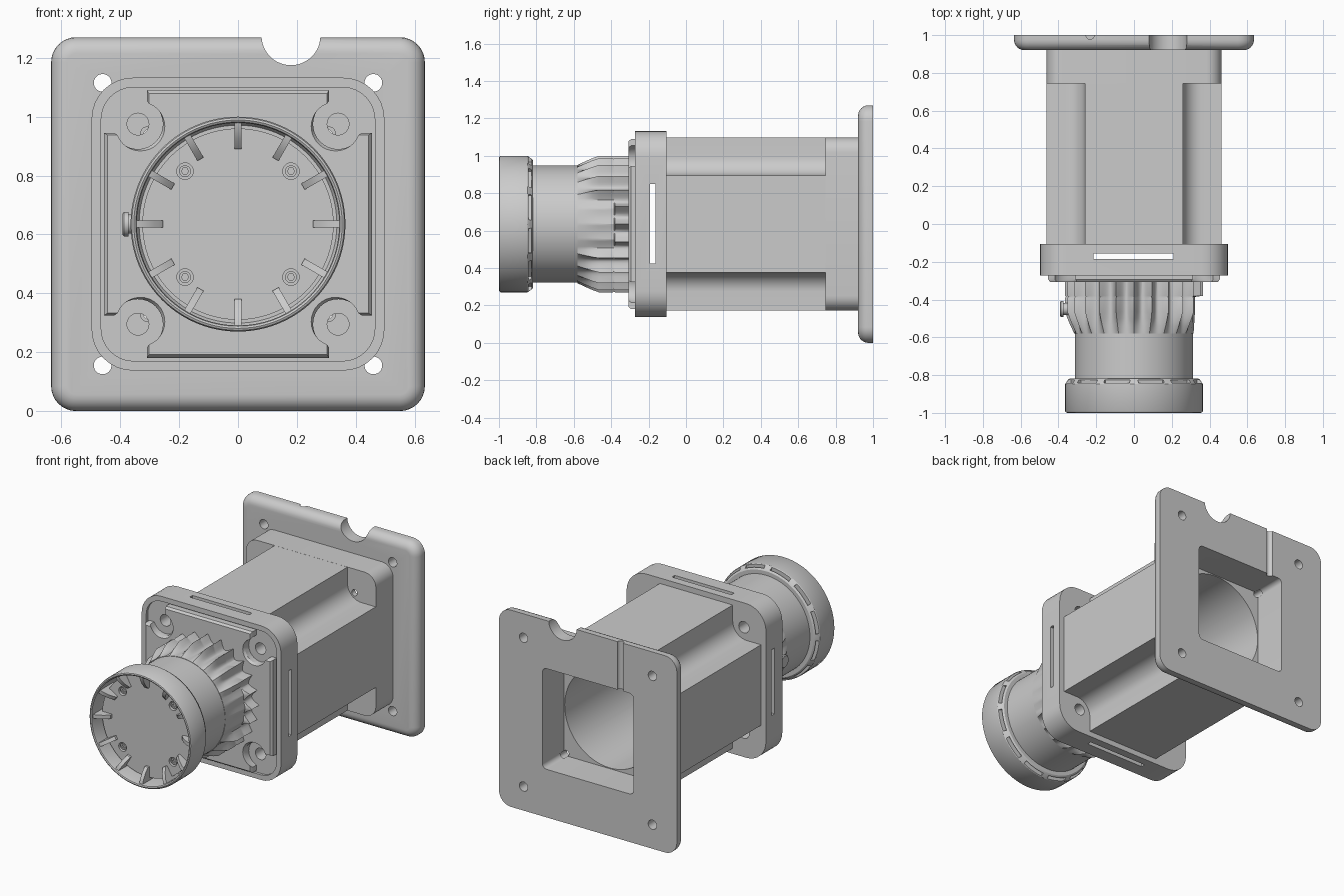
import bpy, bmesh
from math import sin, cos, pi, radians, sqrt, atan2
from mathutils import Vector, Matrix

if "Cube" in bpy.data.objects:
    bpy.data.objects.remove(bpy.data.objects["Cube"])

CZ = 0.635  # height of the main axis, which runs along y


def loft(name, loops, ring=False):
    """Skin a list of equal-length closed loops; caps the ends unless ring."""
    bm = bmesh.new()
    rows = [[bm.verts.new(p) for p in lp] for lp in loops]
    n = len(rows[0])
    pairs = list(zip(rows, rows[1:])) + ([(rows[-1], rows[0])] if ring else [])
    for a, b in pairs:
        for i in range(n):
            j = (i + 1) % n
            bm.faces.new((a[i], a[j], b[j], b[i]))
    if not ring:
        bm.faces.new(rows[0])
        bm.faces.new(rows[-1])
    bmesh.ops.recalc_face_normals(bm, faces=bm.faces)
    me = bpy.data.meshes.new(name)
    bm.to_mesh(me)
    bm.free()
    ob = bpy.data.objects.new(name, me)
    bpy.context.collection.objects.link(ob)
    return ob


def at_y(profile, y, s=1.0):
    return [(x * s, y, CZ + z * s) for x, z in profile]


def arc(cx, cz, r, a0, a1, n):
    return [(cx + r * cos(radians(a0 + (a1 - a0) * i / n)),
             cz + r * sin(radians(a0 + (a1 - a0) * i / n))) for i in range(n + 1)]


def four(quad):
    """Repeat a quadrant outline around the axis."""
    out, q = [], quad
    for _ in range(4):
        out += q
        q = [(-z, x) for x, z in q]
    return out


def rrect(h, r, n=8):
    return four(arc(h - r, h - r, r, 0, 90, n))


def prism(name, profile, y0, y1):
    return loft(name, [at_y(profile, y0), at_y(profile, y1)])


def circle(r, n=64):
    return [(r * cos(2 * pi * i / n), r * sin(2 * pi * i / n)) for i in range(n)]


def lathe(name, pts, ring=False, n=96):
    return loft(name, [at_y(circle(r, n), y) for r, y in pts], ring)


def rod(name, x, z, r, y0, y1, n=32):
    return prism(name, [(x + a, z + b) for a, b in circle(r, n)], y0, y1)


def box(name, x0, x1, y0, y1, z0, z1):
    p = [(x0, z0), (x1, z0), (x1, z1), (x0, z1)]
    return prism(name, p, y0, y1)


def boolean(ob, tools, op='DIFFERENCE'):
    for t in tools:
        m = ob.modifiers.new('bool', 'BOOLEAN')
        m.operation, m.solver, m.object = op, 'EXACT', t
        with bpy.context.temp_override(object=ob, active_object=ob):
            bpy.ops.object.modifier_apply(modifier=m.name)
        bpy.data.objects.remove(t)


CORNERS = [(a, b) for a in (-1, 1) for b in (-1, 1)]

# Rear mounting plate with rounded front edge
layers = []
for i in range(7):
    a = i / 6 * pi / 2
    inset = 0.055 * (1 - sin(a))
    layers.append(at_y(rrect(0.635 - inset, 0.085 - inset), 0.975 - 0.055 * cos(a)))
layers.append(at_y(rrect(0.635, 0.085), 1.0))
plate = loft('mounting_plate', layers)
cuts = [prism('opening', rrect(0.325, 0.03), 0.8, 1.1),
        rod('cable_notch', 0.18, 0.64, 0.1, 0.8, 1.1, 48)]
cuts += [rod('plate_hole', 0.46 * a, 0.48 * b, 0.03, 0.8, 1.1) for a, b in CORNERS]
bpy.ops.mesh.primitive_cylinder_add(vertices=24, radius=0.022, depth=0.4, location=(-0.232, 1.0, 1.14))
cuts.append(bpy.context.object)
boolean(plate, cuts)

# Housing: cross-shaped body, square rear section and front flange
notched = four([(0.4625, 0.26)] + arc(0.36, 0.36, 0.1, 270, 180, 10) + [(0.26, 0.4625)])
housing = prism('housing', notched, -0.15, 0.8)
boolean(housing, [prism('rear', rrect(0.463, 0.08), 0.745, 0.925),
                  prism('flange', rrect(0.4975, 0.14), -0.272, -0.105)], 'UNION')
cuts = [prism('cavity', rrect(0.325, 0.03), 0.78, 1.1),
        rod('bore', 0, 0, 0.32, -0.235, 0.85, 96),
        prism('recess', rrect(0.465, 0.11), -0.4, -0.255),
        box('side_slot', -0.7, 0.7, -0.193, -0.163, -0.21, 0.215),
        box('top_slot', -0.215, 0.21, -0.185, -0.157, -0.7, 0.7)]
for a, b in CORNERS:
    cuts.append(rod('flange_hole', 0.34 * a, 0.34 * b, 0.037, -0.4, -0.05))
    cuts.append(rod('rear_hole', 0.31 * a, 0.31 * b, 0.02, 0.7, 0.82, 20))
boolean(housing, cuts)

# Raised front panel, cut away around the corner screws
d = sqrt(0.085 ** 2 - 0.03 ** 2)
ang = atan2(-0.03, d) * 180 / pi
quad = [(0.455, 0.31)] + arc(0.34, 0.34, 0.085, ang, -270 - ang, 20) + [(0.31, 0.455)]
panel = four(quad)
loft('front_panel', [at_y(panel, -0.25), at_y(panel, -0.293), at_y(panel, -0.307, 0.975)])

# Fluted sleeve, its flutes fading out towards the neck
N = 240
loops = []
for y, amp in ((-0.29, 1), (-0.38, 1), (-0.386, 0.9), (-0.392, 1), (-0.465, 1),
               (-0.50, 0.75), (-0.54, 0.4), (-0.58, 0.02)):
    lp = []
    for i in range(N):
        t = 2 * pi * i / N
        off = min(t, 2 * pi - t)
        k = 0.15 if (y < -0.383 and off < 0.43) else 1
        r = 0.315 + 0.05 * amp * k * (1 - abs(sin(12 * t)))
        lp.append((r * cos(t), y, CZ + r * sin(t)))
    loops.append(lp)
loft('fluted_sleeve', loops)

# Small button on the left of the sleeve
for nm, r, x in (('button_base', 0.032, -0.378), ('button_cap', 0.042, -0.392)):
    x0 = -0.30 if nm == 'button_base' else -0.372
    loft(nm, [[(xx, -0.45 + a, CZ + b) for a, b in circle(rr, 32)]
              for xx, rr in ((x0, r), (x + 0.005, r), (x, r - 0.006))])

# Neck with the recessed end face and screw holes
neck = lathe('neck', [(0.313, -0.28), (0.313, -0.86), (0.325, -0.865), (0.325, -0.92)])
boolean(neck, [rod('screw_hole', 0.18 * a, 0.18 * b, 0.028, -0.95, -0.895, 24) for a, b in CORNERS])
for a, b in CORNERS:
    screw = rod('screw', 0.18 * a, 0.18 * b, 0.02, -0.912, -0.88, 24)
    boolean(screw, [rod('socket', 0.18 * a, 0.18 * b, 0.012, -0.95, -0.9, 6)])

# Hand-wheel rim with vents round the back
rim = lathe('knob_rim', [(0.310, -0.817), (0.338, -0.817), (0.348, -0.823), (0.365, -0.848),
                         (0.365, -0.99), (0.361, -0.997), (0.354, -1.0), (0.347, -0.996),
                         (0.344, -0.985), (0.344, -0.858), (0.336, -0.845), (0.310, -0.845)], True)
vents = []
for i in range(12):
    v = box('vent', 0.326, 0.42, -0.843, -0.825, -0.07, 0.07)
    v.data.transform(Matrix.Translation((0, 0, -CZ)))
    v.data.transform(Matrix.Translation((0, 0, CZ)) @ Matrix.Rotation(radians(30 * i + 15), 4, 'Y'))
    vents.append(v)
boolean(rim, vents)

# Twelve ribs between rim and end face
rib = [(0.35, -0.988), (0.325, -0.984), (0.285, -0.962), (0.255, -0.935), (0.255, -0.90), (0.35, -0.85)]
for i in range(12):
    rot = Matrix.Rotation(radians(30 * i), 3, 'Y')
    loft('knob_rib', [[rot @ Vector((r, y, w)) + Vector((0, 0, CZ)) for r, y in rib]
                      for w in (-0.012, 0.012)])

# Smooth shading with sharp edges kept
bpy.ops.object.select_all(action='SELECT')
bpy.context.view_layer.objects.active = plate
bpy.ops.object.shade_smooth_by_angle(angle=radians(30))
